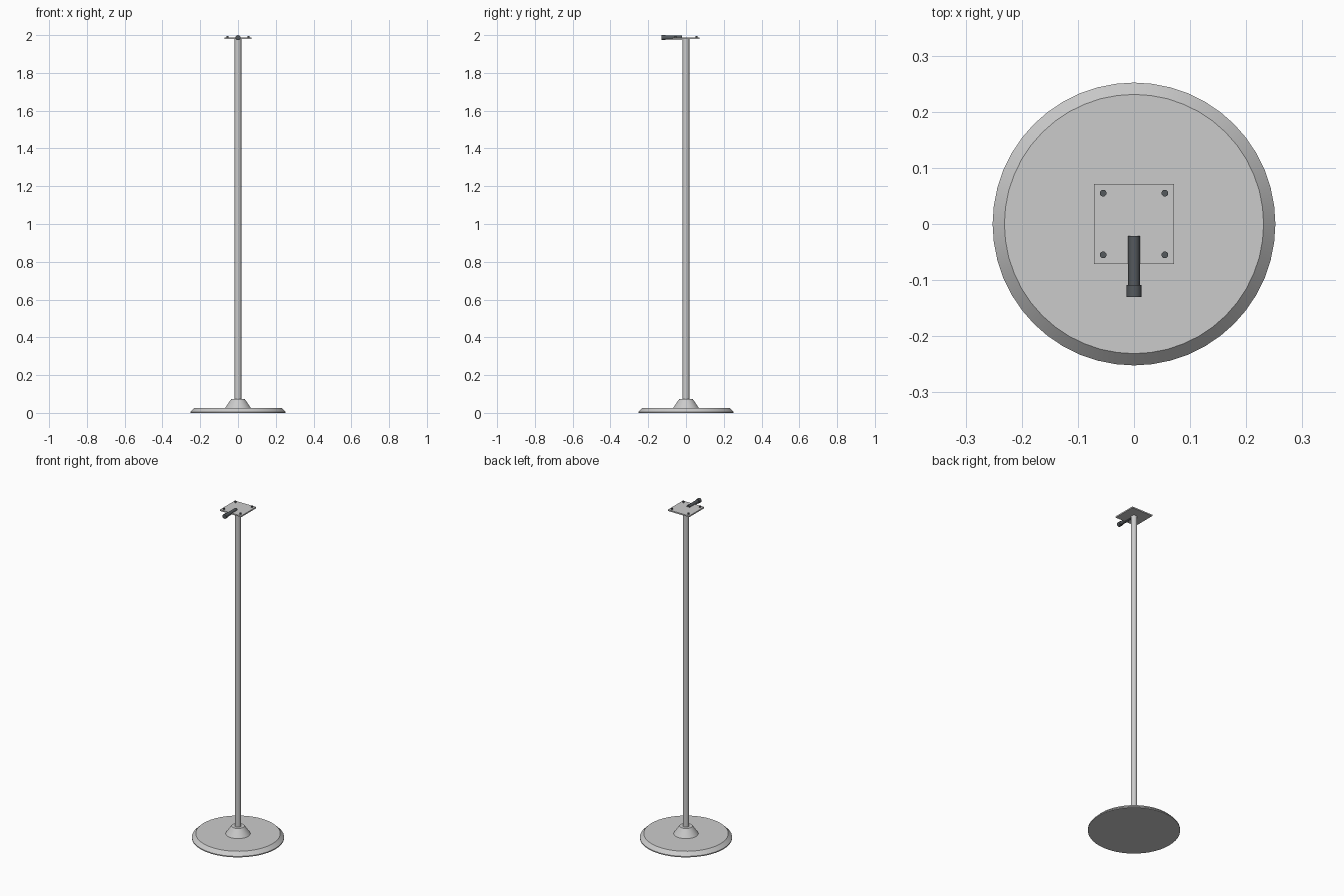
import bpy, math
from math import pi, cos, sin

if "Cube" in bpy.data.objects:
    bpy.data.objects.remove(bpy.data.objects["Cube"])

DARK = bpy.data.materials.new("dark_metal")
DARK.diffuse_color = (0.09, 0.1, 0.11, 1)
DARK.use_nodes = True
DARK.node_tree.nodes["Principled BSDF"].inputs["Base Color"].default_value = DARK.diffuse_color


def finish(obj, name, mat=None):
    obj.name = name
    if mat:
        obj.data.materials.append(mat)
    bpy.ops.object.shade_smooth_by_angle(angle=math.radians(25))
    return obj


def cone(name, r1, r2, z0, z1, sides, loc=(0, 0), mat=None):
    bpy.ops.mesh.primitive_cone_add(vertices=sides, radius1=r1, radius2=r2, depth=z1 - z0,
                                    location=(loc[0], loc[1], (z0 + z1) / 2))
    return finish(bpy.context.object, name, mat)


def rod_y(name, r, y0, y1, z, sides, mat):
    bpy.ops.mesh.primitive_cylinder_add(vertices=sides, radius=r, depth=y1 - y0,
                                        location=(0, (y0 + y1) / 2, z), rotation=(pi / 2, 0, 0))
    return finish(bpy.context.object, name, mat)


def lathe(name, profile, sides):
    # closed solid of revolution from (radius, z) points, capped at both ends
    verts = [(r * cos(2 * pi * i / sides), r * sin(2 * pi * i / sides), z)
             for r, z in profile for i in range(sides)]
    faces = [(k * sides + i, k * sides + (i + 1) % sides,
              (k + 1) * sides + (i + 1) % sides, (k + 1) * sides + i)
             for k in range(len(profile) - 1) for i in range(sides)]
    faces.append(tuple(reversed(range(sides))))
    faces.append(tuple(range((len(profile) - 1) * sides, len(profile) * sides)))
    mesh = bpy.data.meshes.new(name)
    mesh.from_pydata(verts, [], faces)
    obj = bpy.data.objects.new(name, mesh)
    bpy.context.collection.objects.link(obj)
    bpy.ops.object.select_all(action='DESELECT')
    obj.select_set(True)
    bpy.context.view_layer.objects.active = obj
    return finish(obj, name)


# Weighted floor base with sloping rim
lathe("floor_base", [(0.252, 0), (0.252, 0.006), (0.231, 0.027)], 48)

# Tapered collar and pole
cone("pole_collar", 0.069, 0.036, 0.025, 0.073, 32)
cone("pole", 0.0178, 0.0178, 0.027, 1.982, 24)

# Square mounting plate
bpy.ops.mesh.primitive_cube_add(size=1, location=(0, 0, 1.983))
plate = bpy.context.object
plate.scale = (0.142, 0.142, 0.008)
plate.name = "mounting_plate"

# Corner bolts
for sx in (-1, 1):
    for sy in (-1, 1):
        cone("plate_bolt", 0.006, 0.006, 1.984, 1.994, 16, (sx * 0.055, sy * 0.055), DARK)

# Locking handle with end knob
rod_y("handle_rod", 0.0105, -0.109, -0.021, 1.9866, 16, DARK)
rod_y("handle_knob", 0.0134, -0.13, -0.109, 1.9866, 16, DARK)
